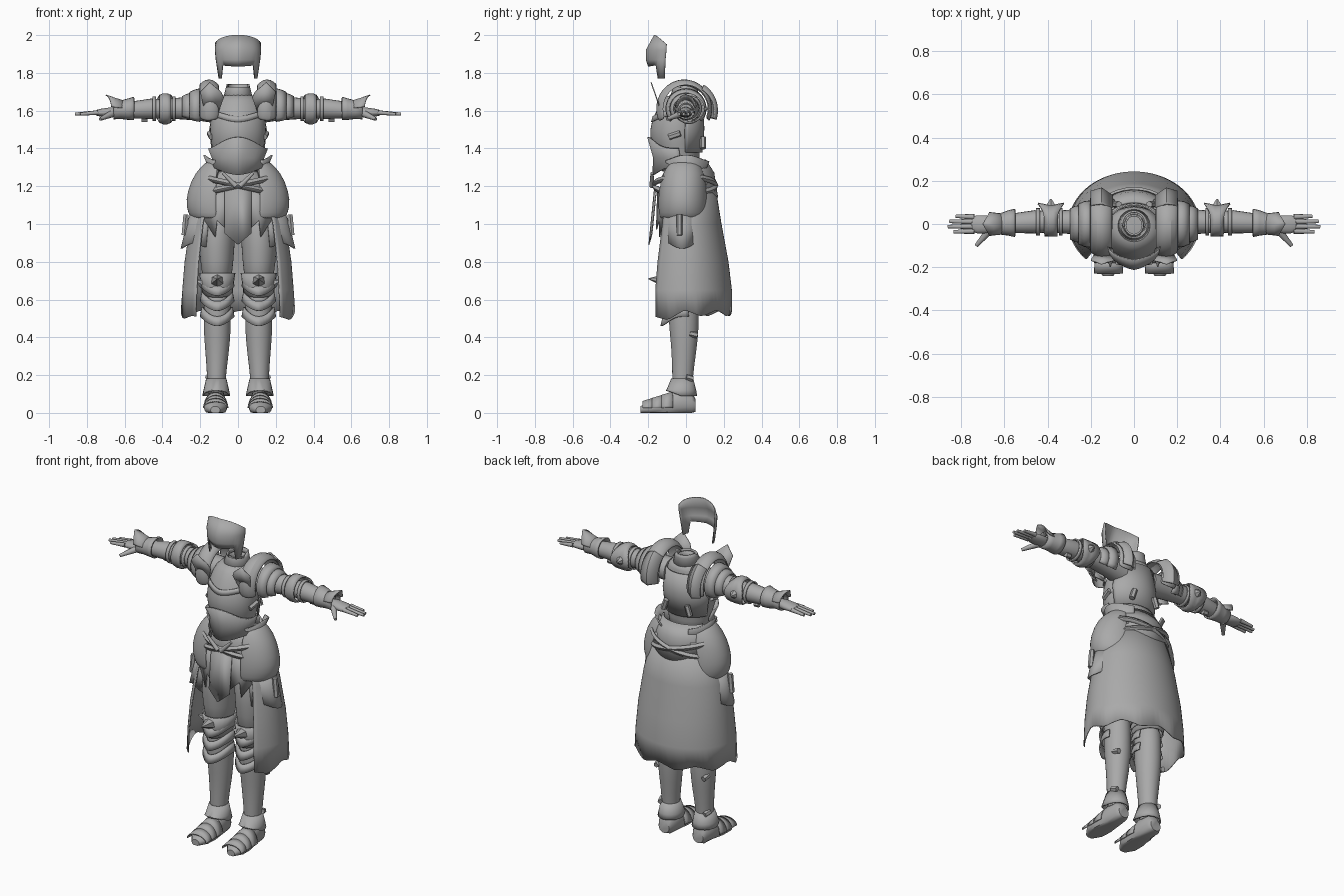
import bpy, bmesh
from math import sin, cos, radians, pi
from mathutils import Vector

if "Cube" in bpy.data.objects:
    bpy.data.objects.remove(bpy.data.objects["Cube"])

steel = bpy.data.materials.new("grey_steel")
steel.use_nodes = True
GREY = (0.4, 0.4, 0.4, 1)
steel.diffuse_color = GREY
steel.node_tree.nodes["Principled BSDF"].inputs["Base Color"].default_value = GREY


def finish(name, bm, mirror=False, thick=0, smooth=0):
    """Turn a bmesh into a shaded object with its modifiers."""
    bmesh.ops.recalc_face_normals(bm, faces=bm.faces)
    mesh = bpy.data.meshes.new(name)
    bm.to_mesh(mesh)
    bm.free()
    mesh.materials.append(steel)
    obj = bpy.data.objects.new(name, mesh)
    bpy.context.collection.objects.link(obj)
    bpy.ops.object.select_all(action='DESELECT')
    obj.select_set(True)
    bpy.context.view_layer.objects.active = obj
    bpy.ops.object.shade_smooth_by_angle(angle=radians(45))
    if thick:
        shell = obj.modifiers.new("Thickness", 'SOLIDIFY')
        shell.thickness, shell.offset = thick, 0
    if smooth:
        obj.modifiers.new("Smooth", 'SUBSURF').levels = smooth
        obj.modifiers["Smooth"].render_levels = smooth
    if mirror:
        obj.modifiers.new("Mirror", 'MIRROR')
    return obj


def loft(name, rings, axis='Z', arc=None, sides=20, ridge=0, hem=None, cap=True, **kw):
    """Skin rings of (position, centre u, centre v, radius u, radius v).
    Angle zero faces front for Z, and up for X and Y."""
    bm = bmesh.new()
    start, end = arc or (0, 360)
    count = sides + 1 if arc else sides
    rows = []
    for i, (pos, cu, cv, ru, rv) in enumerate(rings):
        row = []
        for k in range(count):
            a = radians(start + (end - start) * k / sides)
            keel = 1 + ridge * max(0, 1 - 2 * abs(sin(a))) * (cos(a) > 0)
            u, v = cu + ru * sin(a), rv * cos(a) * keel
            t = pos + (hem(i, a) if hem else 0)
            if axis == 'Z':
                co = (u, cv - v, t)
            elif axis == 'X':
                co = (t, u, cv + v)
            else:
                co = (u, t, max(0, cv + v))
            row.append(bm.verts.new(co))
        rows.append(row)
    for low, high in zip(rows, rows[1:]):
        for k in range(sides):
            n = (k + 1) % count
            bm.faces.new((low[k], low[n], high[n], high[k]))
    if cap and not arc:
        bm.faces.new(rows[0])
        bm.faces.new(rows[-1])
    return finish(name, bm, **kw)


def plate(name, outline, y, lean=0, bow=0):
    """Mirrored flat panel drawn in x and z, leaning and bowed in y."""
    bm = bmesh.new()
    top = max(z for x, z in outline)
    verts = [bm.verts.new((x, y + lean * (top - z) + bow * x * x, z)) for x, z in outline]
    bmesh.ops.triangulate(bm, faces=[bm.faces.new(verts)])
    return finish(name, bm, mirror=True, thick=.006)


def rod(name, a, b, r1, r2, sides=10):
    """Mirrored tapered rod between two points."""
    a, b = Vector(a), Vector(b)
    bm = bmesh.new()
    made = bmesh.ops.create_cone(bm, cap_ends=True, segments=sides, radius1=r1, radius2=r2, depth=(b - a).length)
    turn = Vector((0, 0, 1)).rotation_difference(b - a).to_matrix().to_4x4()
    bmesh.ops.transform(bm, matrix=turn, verts=made["verts"])
    bmesh.ops.translate(bm, vec=(a + b) / 2, verts=made["verts"])
    return finish(name, bm, mirror=True)


def front(a):
    return max(0, cos(a))


def side(a):
    return max(0, sin(a))


# Floating visor with hanging cheek strips
def visor_edge(i, a):
    if i == 0:
        return -.08 if abs(a) > radians(58) else -.015 * cos(a)
    return .05 * cos(a) if i == 3 else 0


loft("visor", [(1.85, 0, -.11, .1, .08), (1.87, 0, -.105, .115, .095), (1.92, 0, -.1, .12, .1),
               (1.95, 0, -.1, .12, .06)], arc=(-88, 88), ridge=.1, hem=visor_edge, thick=.006)

# Torso, neck opening and overlapping body plates
loft("cuirass", [(1.26, 0, -.04, .13, .11), (1.35, 0, -.035, .122, .105), (1.42, 0, -.05, .145, .13),
                 (1.5, 0, -.052, .152, .138), (1.58, 0, -.04, .145, .125), (1.66, 0, -.02, .12, .1),
                 (1.69, 0, -.01, .075, .075)], ridge=.06, smooth=1)
loft("neck_collar", [(1.66, 0, -.01, .075, .075), (1.72, 0, -.005, .06, .062), (1.74, 0, 0, .055, .058)],
     hem=lambda i, a: -.05 * front(a) if i == 2 else 0, cap=False, thick=.01)
loft("inner_collar", [(1.66, 0, -.005, .045, .05), (1.72, 0, -.005, .04, .045)], cap=False, thick=.008)
loft("belly_plate", [(1.3, 0, -.045, .14, .12), (1.35, 0, -.04, .135, .12), (1.4, 0, -.05, .155, .14)],
     arc=(-95, 95), ridge=.08, thick=.008,
     hem=lambda i, a: (-.04, 0, .06)[i] * front(a) ** 3)
loft("breast_rim", [(1.57, 0, -.04, .15, .133), (1.6, 0, -.035, .145, .13)], arc=(-70, 70), ridge=.06,
     hem=lambda i, a: -.03 * front(a) ** 4, thick=.008)
loft("back_plate", [(1.38, 0, -.035, .14, .118), (1.5, 0, -.04, .155, .133), (1.64, 0, -.02, .125, .11)],
     arc=(105, 255), thick=.008)

# Pelvis, waist flare and back fauld
loft("pelvis", [(1.3, 0, -.03, .13, .11), (1.2, 0, 0, .175, .13), (1.08, 0, 0, .2, .14),
                (.95, 0, 0, .19, .13)], smooth=1)
loft("waist_flare", [(1.22, .02, 0, .15, .13), (1.29, .02, 0, .13, .12), (1.33, .02, 0, .16, .14)],
     arc=(40, 150), mirror=True, thick=.008,
     hem=lambda i, a: .035 * side(a) ** 4 if i == 2 else 0)
loft("back_fauld", [(1.34, 0, 0, .135, .1), (1.27, 0, 0, .16, .145), (1.2, 0, 0, .19, .165)],
     arc=(105, 255), thick=.01,
     hem=lambda i, a: -.06 * max(0, -cos(a)) ** 3 if i == 2 else 0)

# Crossed hip belts with a buckle rod
for tilt, label in ((1, "left"), (-1, "right")):
    loft(label + "_belt", [(1.19, 0, -.005, .2, .165), (1.205, 0, -.005, .208, .173),
                           (1.22, 0, -.005, .2, .165)], sides=32, cap=False, thick=.006,
         hem=lambda i, a: .045 * tilt * sin(a))
rod("belt_end", (.01, -.18, 1.2), (.08, -.18, 1.27), .014, .008)

# Hip guards, stacked
loft("hip_guard", [(1.33, .1, -.01, .06, .07), (1.27, .1, -.01, .125, .11), (1.17, .1, -.015, .165, .127),
                   (1.09, .1, -.015, .172, .13), (1.03, .1, -.015, .145, .12)],
     arc=(5, 165), mirror=True, thick=.01, smooth=1)
loft("lower_hip_guard", [(1.07, .1, -.02, .145, .095), (.97, .1, -.02, .175, .1), (.9, .1, -.02, .2, .095)],
     arc=(20, 160), mirror=True, thick=.008,
     hem=lambda i, a: -.03 * abs(cos(2 * a)) if i == 2 else 0)
rod("hip_strap", (.275, -.035, 1.05), (.285, -.035, .94), .016, .016, 6)


# Long ragged skirt, open at the front
def ragged(i, a):
    return .035 * abs((a * 2.6) % 2 - 1) - .045 * front(a) if i == 4 else 0


loft("skirt", [(1.25, 0, 0, .18, .145), (1.0, 0, 0, .25, .185), (.8, 0, 0, .28, .222), (.65, 0, 0, .292, .24),
               (.51, 0, 0, .3, .24)], arc=(48, 312), sides=48, hem=ragged, thick=.006)

# Hanging front cloth
plate("center_cloth", [(0, 1.2), (.07, 1.2), (.07, .95), (0, .89)], -.165, -.1, 2)
plate("side_cloth", [(.06, 1.2), (.18, 1.17), (.195, 1.05), (.12, .93), (.11, 1.02), (.06, .97)], -.155, -.03, 1.6)

# Legs with greaves
loft("thigh", [(1.12, .1, 0, .09, .11), (.95, .112, -.015, .1, .125), (.8, .112, -.015, .088, .108),
               (.66, .11, -.015, .075, .09)], mirror=True, smooth=1)
loft("greave", [(.7, .11, -.015, .072, .085), (.58, .11, -.015, .072, .082), (.45, .11, -.01, .074, .08),
                (.33, .11, -.01, .064, .066), (.16, .115, -.02, .046, .052), (.08, .115, -.02, .05, .055)],
     mirror=True, smooth=1)
loft("thigh_cuff", [(.74, .11, -.015, .092, .108), (.7, .11, -.015, .086, .1), (.64, .11, -.015, .078, .095)],
     cap=False, mirror=True, thick=.008, hem=lambda i, a: -.03 * front(a) if i else 0)
for n, height in enumerate((.65, .57, .49)):
    loft("knee_lame_%d" % (n + 1), [(height + .05, .11, -.02, .078, .088), (height, .11, -.02, .088, .1)],
         arc=(-110, 110), ridge=.12, mirror=True, thick=.008,
         hem=lambda i, a: -.05 * front(a) ** 2 + .02)
rod("knee_spike", (.11, -.1, .7), (.11, -.2, .71), .04, .002, 6)
rod("knee_wing", (.17, -.03, .68), (.23, -.06, .7), .04, .002, 6)

# Boots: ankle flare, foot, toe plates and sole
loft("ankle_flare", [(.18, .115, -.02, .05, .055), (.12, .115, -.025, .064, .075), (.09, .115, -.025, .07, .08)],
     cap=False, mirror=True, thick=.008, hem=lambda i, a: .03 * front(a) if i == 2 else 0)
loft("boot", [(.05, .115, .04, .035, .035), (.03, .115, .05, .048, .06), (-.05, .115, .05, .052, .075),
              (-.12, .118, .035, .062, .055), (-.19, .12, .025, .06, .038), (-.24, .12, .015, .025, .02)],
     axis='Y', mirror=True)
for n, y in enumerate((-.07, -.12, -.17)):
    r = .085 - .016 * n
    loft("toe_lame_%d" % (n + 1), [(y, .118, .025, .062, r), (y - .06, .118, .025, .064, r - .018)],
         axis='Y', arc=(-90, 90), mirror=True, thick=.006)

# Shoulders: three arched plates and a raised neck guard
loft("shoulder_dome", [(.1, -.01, 1.61, .125, .12), (.13, -.01, 1.61, .145, .15), (.17, -.01, 1.61, .145, .155),
                       (.205, 0, 1.61, .12, .125)], axis='X', arc=(-115, 115), mirror=True, thick=.01, smooth=1)
loft("shoulder_back_tip", [(.1, .02, 1.6, .11, .12), (.15, .02, 1.6, .145, .155), (.2, .02, 1.6, .13, .13)],
     axis='X', arc=(30, 108), mirror=True, thick=.008)
for n, x in enumerate((.2, .24)):
    r = .105 - .022 * n
    loft("shoulder_lame_%d" % (n + 1), [(x, 0, 1.61, r, r), (x + .03, 0, 1.61, r - .003, r - .008),
                                        (x + .055, 0, 1.61, r - .015, r - .02)],
         axis='X', arc=(-130, 130), mirror=True, thick=.008)
plate("neck_guard", [(.1, 1.6), (.075, 1.67), (.09, 1.7), (.15, 1.75), (.2, 1.7), (.18, 1.61)], -.185, .35)

# Arms
loft("upper_arm", [(.1, 0, 1.6, .07, .07), (.2, .005, 1.61, .064, .064), (.3, .01, 1.612, .056, .058),
                   (.4, .01, 1.61, .048, .05)], axis='X', mirror=True)
loft("forearm", [(.38, .01, 1.61, .048, .048), (.46, .01, 1.61, .054, .054), (.54, .005, 1.605, .047, .047),
                 (.64, 0, 1.6, .034, .034)], axis='X', mirror=True)
loft("elbow_guard", [(.355, .02, 1.61, .075, .07), (.375, .015, 1.61, .07, .078), (.395, .015, 1.61, .07, .078),
                     (.415, .02, 1.61, .075, .07)], axis='X', cap=False, mirror=True, thick=.008,
     hem=lambda i, a: (-.03, 0, 0, .03)[i] * side(a) ** 2)
rod("elbow_tip", (.385, .08, 1.61), (.385, .115, 1.61), .03, .004, 6)
for n, x in enumerate((.33, .435)):
    loft("arm_strap_%d" % (n + 1), [(x, .01, 1.61, .06, .062), (x + .018, .01, 1.61, .06, .062)],
         axis='X', cap=False, mirror=True, thick=.008)

# Gauntlets and hands
loft("gauntlet_cuff", [(.55, .005, 1.612, .062, .058), (.58, .005, 1.608, .055, .053), (.62, 0, 1.605, .045, .045),
                       (.66, 0, 1.6, .045, .042)], axis='X', cap=False, mirror=True, thick=.008)
loft("hand_guard", [(.6, 0, 1.6, .046, .05), (.65, 0, 1.6, .052, .065), (.7, 0, 1.6, .055, .082)], axis='X',
     arc=(-75, 75), mirror=True, thick=.006, hem=lambda i, a: -.03 * abs(sin(a)) if i == 2 else 0)
loft("palm", [(.62, 0, 1.595, .032, .03), (.69, -.003, 1.59, .044, .026), (.765, 0, 1.588, .044, .017)],
     axis='X', mirror=True, smooth=1)
for n, (y, tip) in enumerate(((-.033, .835), (-.011, .862), (.011, .855), (.033, .825))):
    rod("finger_%d" % (n + 1), (.74, y, 1.59), (tip, y * 1.1, 1.582), .013, .008)
rod("thumb", (.665, -.025, 1.585), (.73, -.1, 1.555), .02, .009)

# Buckles on back plate, calves and arms
for label, a, b in (("back", (.07, .09, 1.46), (.09, .09, 1.4)), ("calf", (.165, .02, .42), (.16, .06, .41)),
                    ("ankle", (.16, 0, .19), (.15, .035, .18)), ("rib", (.14, -.09, 1.46), (.15, -.03, 1.48)),
                    ("forearm", (.48, .02, 1.555), (.51, .02, 1.555))):
    rod(label + "_buckle", a, b, .016, .016, 6)
